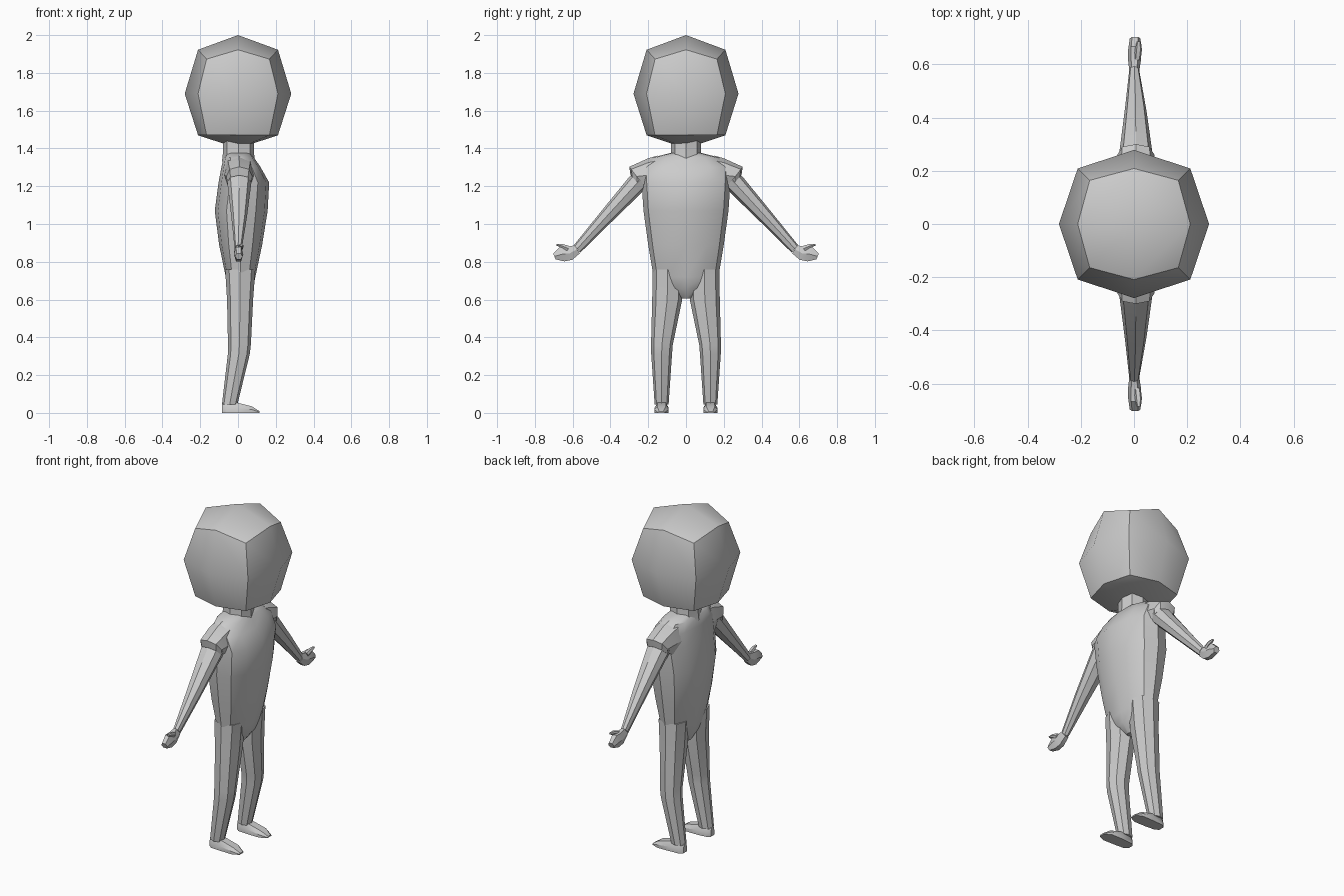
import bpy, bmesh, math
from mathutils import Vector

if "Cube" in bpy.data.objects:
    bpy.data.objects.remove(bpy.data.objects["Cube"])


def finish(name, bm, angle=32, mirror=False):
    bmesh.ops.recalc_face_normals(bm, faces=bm.faces)
    mesh = bpy.data.meshes.new(name)
    bm.to_mesh(mesh)
    bm.free()
    ob = bpy.data.objects.new(name, mesh)
    bpy.context.collection.objects.link(ob)
    bpy.ops.object.select_all(action='DESELECT')
    ob.select_set(True)
    bpy.context.view_layer.objects.active = ob
    bpy.ops.object.shade_smooth_by_angle(angle=math.radians(angle))
    if mirror:
        m = ob.modifiers.new("mirror", 'MIRROR')
        m.use_axis = (False, True, False)
        m.use_mirror_merge = False
    return ob


def ring(center, u, v, n, power=2.0):
    """Closed superellipse section spanned by the half-axes u and v."""
    pts = []
    for i in range(n):
        a = 2 * math.pi * i / n
        c, s = math.cos(a), math.sin(a)
        c = math.copysign(abs(c) ** (2 / power), c) if abs(c) > 1e-6 else 0
        s = math.copysign(abs(s) ** (2 / power), s) if abs(s) > 1e-6 else 0
        pts.append(center + u * c + v * s)
    return pts


def flat_ring(z, x0, x1, y0, y1, n=8, power=2.3):
    return ring(Vector(((x0 + x1) / 2, (y0 + y1) / 2, z)),
                Vector(((x1 - x0) / 2, 0, 0)), Vector((0, (y1 - y0) / 2, 0)), n, power)


def limb_ring(up, low, x0, x1, n=8, power=2.3):
    a, b = Vector((0, *up)), Vector((0, *low))
    return ring((a + b) / 2 + Vector(((x0 + x1) / 2, 0, 0)),
                Vector(((x1 - x0) / 2, 0, 0)), (a - b) / 2, n, power)


def loft(name, rings, angle=32, mirror=False):
    bm = bmesh.new()
    loops = [[bm.verts.new(p) for p in r] for r in rings]
    n = len(loops[0])
    for a, b in zip(loops, loops[1:]):
        for i in range(n):
            j = (i + 1) % n
            bm.faces.new((a[i], a[j], b[j], b[i]))
    bm.faces.new(loops[0])
    bm.faces.new(loops[-1])
    return finish(name, bm, angle, mirror)


# head: once-subdivided rounded cube with a flattened chin rim
bm = bmesh.new()
bmesh.ops.create_cube(bm, size=2)
bmesh.ops.subdivide_edges(bm, edges=bm.edges[:], cuts=1, use_grid_fill=True)
for v in bm.verts:
    f = {1: 1.0, 2: 0.75, 3: 0.59}[sum(abs(c) > 0.1 for c in v.co)]
    low = v.co.z < -0.1
    z = 1.69 + 0.31 * f * v.co.z
    if low:
        z = 1.40 if f == 1.0 else 1.47
    v.co = Vector((v.co.x * f * 0.282, v.co.y * f * 0.278, z))
finish("head", bm, 40)

# neck
loft("neck", [flat_ring(1.33, -0.085, 0.09, -0.085, 0.085),
              flat_ring(1.375, -0.08, 0.085, -0.08, 0.08),
              flat_ring(1.45, -0.08, 0.085, -0.08, 0.08)])

# torso: z, back, front, half width
torso = [(0.605, -0.03, 0.04, 0.025), (0.66, -0.055, 0.08, 0.10),
         (0.72, -0.065, 0.092, 0.172), (0.89, -0.100, 0.128, 0.20),
         (1.07, -0.123, 0.157, 0.225), (1.22, -0.103, 0.165, 0.235),
         (1.30, -0.088, 0.12, 0.235), (1.352, -0.076, 0.085, 0.18),
         (1.375, -0.06, 0.068, 0.085)]
loft("torso", [flat_ring(z, a, b, -w, w, 12, 2.35) for z, a, b, w in torso], 35)

# shoulder caps and arms: upper point, lower point (y, z), back, front
loft("shoulder", [limb_ring(*r) for r in [
    ((0.15, 1.362), (0.15, 1.16), -0.075, 0.085),
    ((0.20, 1.348), (0.20, 1.17), -0.072, 0.085),
    ((0.30, 1.303), (0.222, 1.20), -0.062, 0.076),
    ((0.294, 1.26), (0.222, 1.18), -0.056, 0.07)]], 32, True)
loft("arm", [limb_ring(*r) for r in [
    ((0.27, 1.28), (0.20, 1.20), -0.058, 0.072),
    ((0.300, 1.25), (0.225, 1.175), -0.056, 0.07),
    ((0.455, 1.06), (0.395, 1.01), -0.035, 0.047),
    ((0.592, 0.89), (0.560, 0.848), -0.018, 0.02)]], 32, True)

# hand and thumb
loft("hand", [limb_ring(*r, 6) for r in [
    ((0.592, 0.89), (0.560, 0.842), -0.018, 0.02),
    ((0.63, 0.884), (0.60, 0.806), -0.022, 0.026),
    ((0.668, 0.884), (0.642, 0.797), -0.022, 0.028),
    ((0.704, 0.846), (0.69, 0.811), -0.016, 0.024)]], 32, True)
loft("thumb", [limb_ring(*r, 6) for r in [
    ((0.615, 0.885), (0.63, 0.855), 0.0, 0.026),
    ((0.655, 0.896), (0.655, 0.872), 0.004, 0.03),
    ((0.685, 0.896), (0.685, 0.884), 0.01, 0.026)]], 32, True)

# legs: z, back, front, inner, outer
loft("leg", [flat_ring(*r) for r in [
    (0.76, -0.068, 0.092, 0.02, 0.176),
    (0.60, -0.058, 0.08, 0.02, 0.179),
    (0.36, -0.053, 0.068, 0.07, 0.185),
    (0.31, -0.054, 0.062, 0.074, 0.184),
    (0.045, -0.085, -0.003, 0.092, 0.166)]], 32, True)

# feet: x, instep height, inner, outer
bm_rings = []
for x, h, y0, y1 in [(-0.085, 0.05, 0.112, 0.146), (-0.065, 0.052, 0.097, 0.162),
                     (-0.003, 0.054, 0.092, 0.166), (0.075, 0.034, 0.092, 0.168),
                     (0.115, 0.008, 0.112, 0.15)]:
    t = (y1 - y0) * 0.2
    bm_rings.append([Vector((x, y, z)) for y, z in [
        (y0, 0), (y1, 0), (y1, h * 0.5), (y1 - t, h), (y0 + t, h), (y0, h * 0.5)]])
loft("foot", bm_rings, 32, True)
